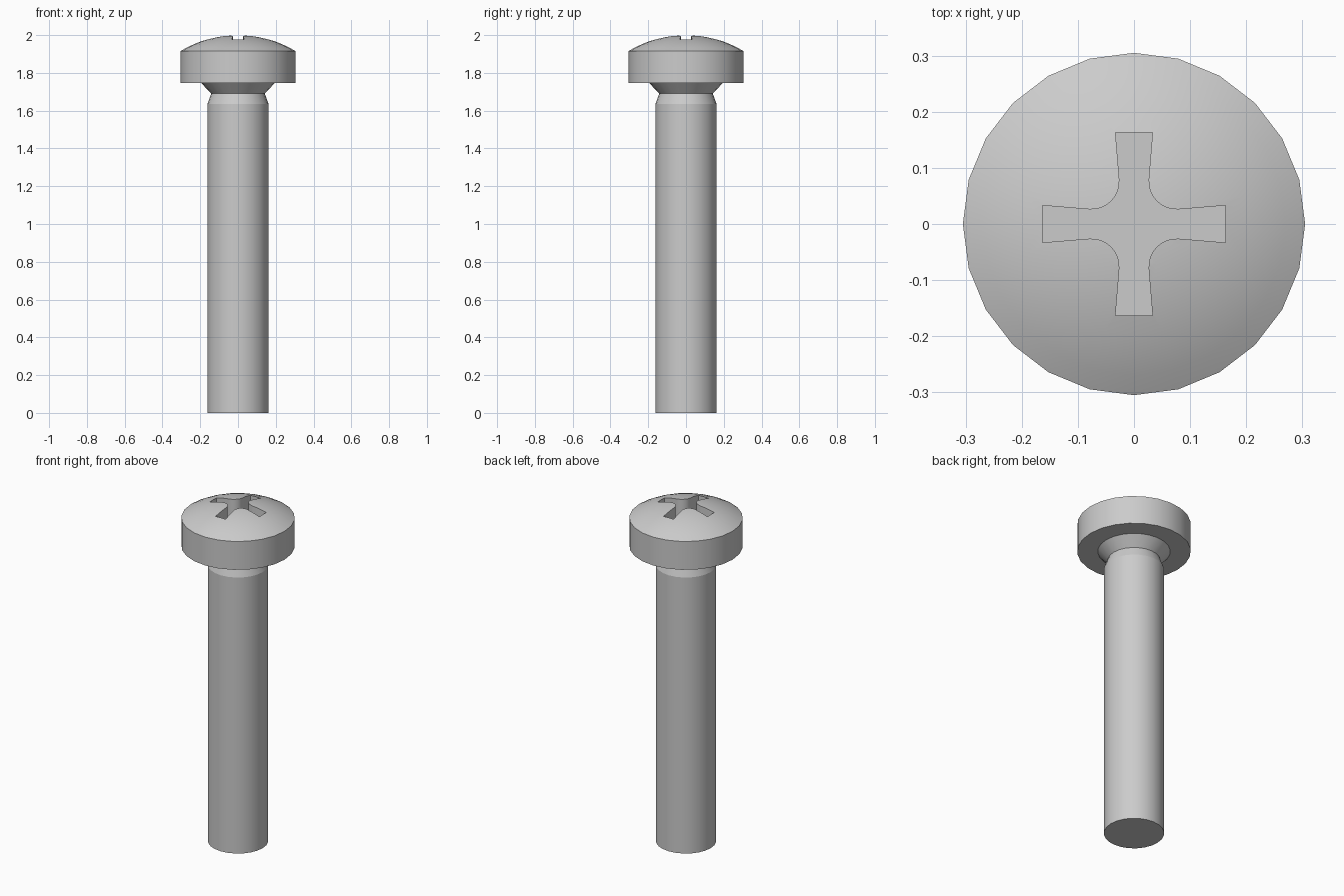
import bpy, bmesh, math

SIDES = 24

cube = bpy.data.objects.get("Cube")
if cube:
    bpy.data.objects.remove(cube, do_unlink=True)

steel = bpy.data.materials.new("grey steel")
steel.use_nodes = True
colour = (0.6, 0.6, 0.6, 1)
steel.diffuse_color = colour
steel.node_tree.nodes["Principled BSDF"].inputs["Base Color"].default_value = colour


def add_object(name, bm):
    bmesh.ops.recalc_face_normals(bm, faces=bm.faces)
    mesh = bpy.data.meshes.new(name)
    bm.to_mesh(mesh)
    bm.free()
    mesh.materials.append(steel)
    obj = bpy.data.objects.new(name, mesh)
    bpy.context.collection.objects.link(obj)
    return obj


def lathe(name, profile, cap_bottom=True, cap_top=True):
    """Spin (radius, height) pairs, listed bottom to top, around z."""
    bm = bmesh.new()
    rings = []
    for r, z in profile:
        angles = [math.tau * i / SIDES for i in range(SIDES)]
        rings.append([bm.verts.new((r * math.cos(a), r * math.sin(a), z)) for a in angles])
    for low, high in zip(rings, rings[1:]):
        for i in range(SIDES):
            j = (i + 1) % SIDES
            bm.faces.new((low[i], low[j], high[j], high[i]))
    if cap_bottom:
        bm.faces.new(rings[0][::-1])
    if cap_top:
        bm.faces.new(rings[-1])
    return add_object(name, bm)


def smooth(obj):
    bpy.ops.object.select_all(action="DESELECT")
    obj.select_set(True)
    bpy.context.view_layer.objects.active = obj
    bpy.ops.object.shade_smooth_by_angle(angle=math.radians(18))


# Shaft with a tapered shoulder, open where it meets the head
shaft = lathe("shaft", [(0.162, 0), (0.162, 1.635), (0.142, 1.69)], cap_top=False)

# Head: neck cone, flat underside, straight rim and spherical dome
rim, rim_z, top_z = 0.305, 1.915, 2.0
rise = top_z - rim_z
ball = (rim ** 2 + rise ** 2) / (2 * rise)
dome_angle = math.asin(rim / ball)
profile = [(0.142, 1.69), (0.195, 1.747), (rim, 1.747)]
for i in range(8):
    a = dome_angle * (1 - i / 8)
    profile.append((ball * math.sin(a), top_z - ball * (1 - math.cos(a))))
profile.append((0.004, top_z))
head = lathe("head", profile)

# Cross-shaped cutter: flared arms joined by rounded inner corners
tip, half_width, corner, radius = 0.163, 0.033, 0.076, 0.05
quarter = [(tip, half_width)]
for i in range(9):
    a = math.radians(-85 - 100 * i / 8)
    quarter.append((corner + radius * math.cos(a), corner + radius * math.sin(a)))
quarter.append((half_width, tip))

bm = bmesh.new()
outline = []
for turn in range(4):
    c, s = round(math.cos(turn * math.pi / 2)), round(math.sin(turn * math.pi / 2))
    outline += [bm.verts.new((c * x - s * y, s * x + c * y, 1.83)) for x, y in quarter]
floor = bm.faces.new(outline)
extruded = bmesh.ops.extrude_face_region(bm, geom=[floor])["geom"]
raised = [v for v in extruded if isinstance(v, bmesh.types.BMVert)]
bmesh.ops.translate(bm, verts=raised, vec=(0, 0, 0.3))
cutter = add_object("cross_recess_cutter", bm)
cutter.hide_render = True

# Cut the recess into the head, then keep only the result
cut = head.modifiers.new("cross recess", "BOOLEAN")
cut.operation = "DIFFERENCE"
cut.solver = "EXACT"
cut.object = cutter
bpy.context.view_layer.objects.active = head
bpy.ops.object.modifier_apply(modifier=cut.name)
bpy.data.objects.remove(cutter, do_unlink=True)

for part in (shaft, head):
    smooth(part)
